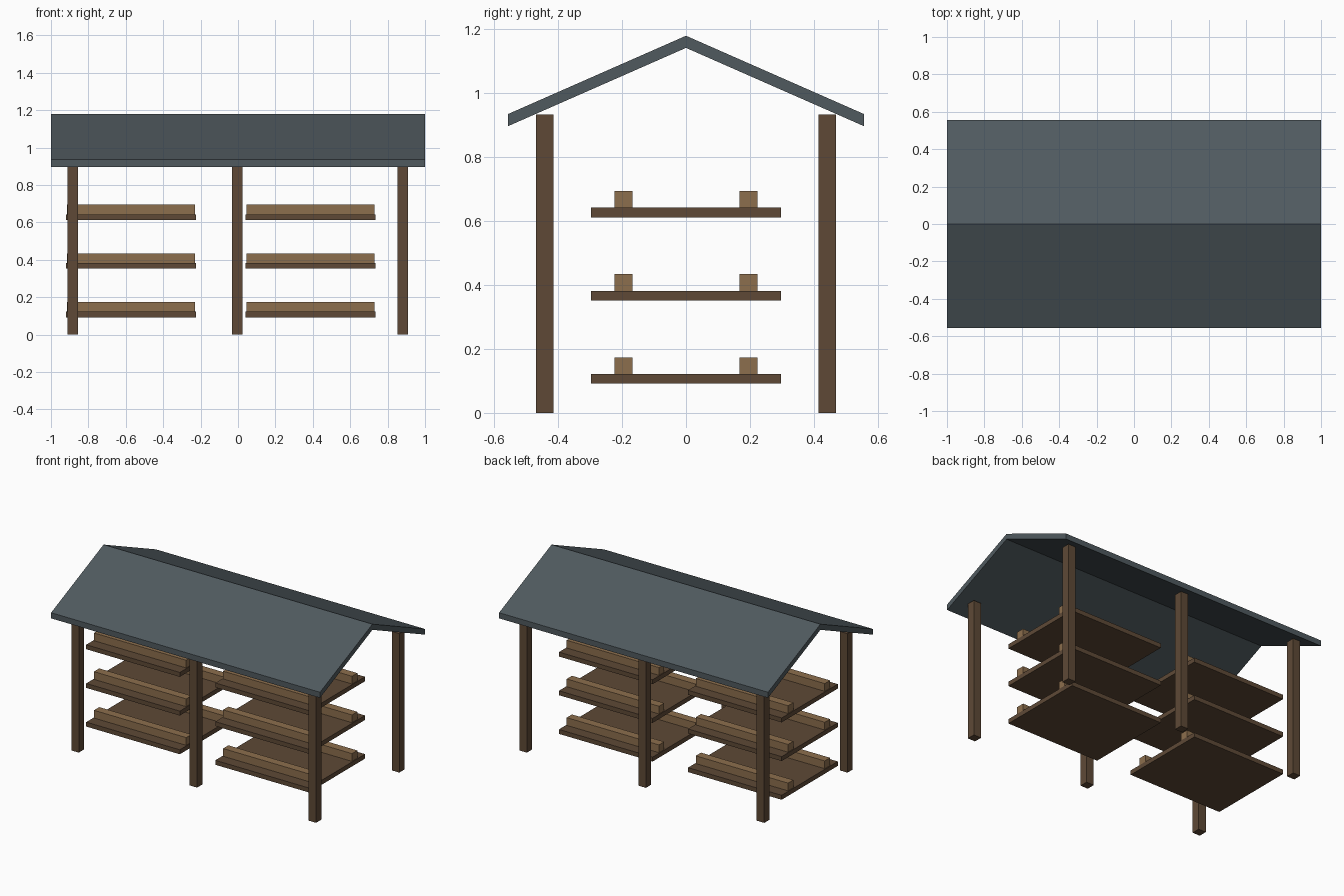
import bpy

if "Cube" in bpy.data.objects:
    bpy.data.objects.remove(bpy.data.objects["Cube"])


def material(name, rgb):
    """Flat colour from sRGB 0-255 values, stored as linear."""
    def lin(c):
        c /= 255
        return c / 12.92 if c <= 0.04045 else ((c + 0.055) / 1.055) ** 2.4
    m = bpy.data.materials.new(name)
    m.diffuse_color = (*[lin(c) for c in rgb], 1)
    m.use_nodes = True
    m.node_tree.nodes["Principled BSDF"].inputs["Base Color"].default_value = m.diffuse_color
    return m


dark_wood = material("dark_wood", (94, 73, 54))
light_wood = material("light_wood", (140, 110, 77))
slate = material("slate_roof", (80, 90, 95))


def extrude_x(name, profile, x0, x1, mat):
    """Solid prism: a (y, z) profile, counter-clockwise seen from +x, swept along x."""
    n = len(profile)
    verts = [(x, y, z) for x in (x0, x1) for y, z in profile]
    faces = [(i, (i + 1) % n, n + (i + 1) % n, n + i) for i in range(n)]
    faces = [f[::-1] for f in faces]
    faces += [tuple(reversed(range(n))), tuple(range(n, 2 * n))]
    mesh = bpy.data.meshes.new(name)
    mesh.from_pydata(verts, [], [f for f in faces])
    mesh.materials.append(mat)
    obj = bpy.data.objects.new(name, mesh)
    bpy.context.collection.objects.link(obj)
    return obj


def box(name, x, y, z, mat):
    profile = [(y[0], z[0]), (y[1], z[0]), (y[1], z[1]), (y[0], z[1])]
    return extrude_x(name, profile, *x, mat)


# Gabled roof: constant-thickness chevron
EAVE_Y, EAVE_Z, RIDGE_Z, THICK = 0.557, 0.897, 1.142, 0.038
extrude_x("roof", [(-EAVE_Y, EAVE_Z), (0, RIDGE_Z), (EAVE_Y, EAVE_Z),
                   (EAVE_Y, EAVE_Z + THICK), (0, RIDGE_Z + THICK),
                   (-EAVE_Y, EAVE_Z + THICK)], -1, 1, slate)

# Six posts in two rows
HALF = 0.028
for x in (-0.883, -0.003, 0.882):
    for y in (-0.442, 0.442):
        box("post", (x - HALF, x + HALF), (y - HALF, y + HALF), (0, 0.934), dark_wood)

# Two stacks of three shelves, each with a front and back rail
for x in (-0.572, 0.388):
    for z in (0.092, 0.352, 0.612):
        box("shelf", (x - 0.348, x + 0.348), (-0.298, 0.298), (z, z + 0.03), dark_wood)
        for y in (-0.195, 0.195):
            box("shelf_rail", (x - 0.343, x + 0.343), (y - HALF, y + HALF),
                (z + 0.03, z + 0.082), light_wood)
